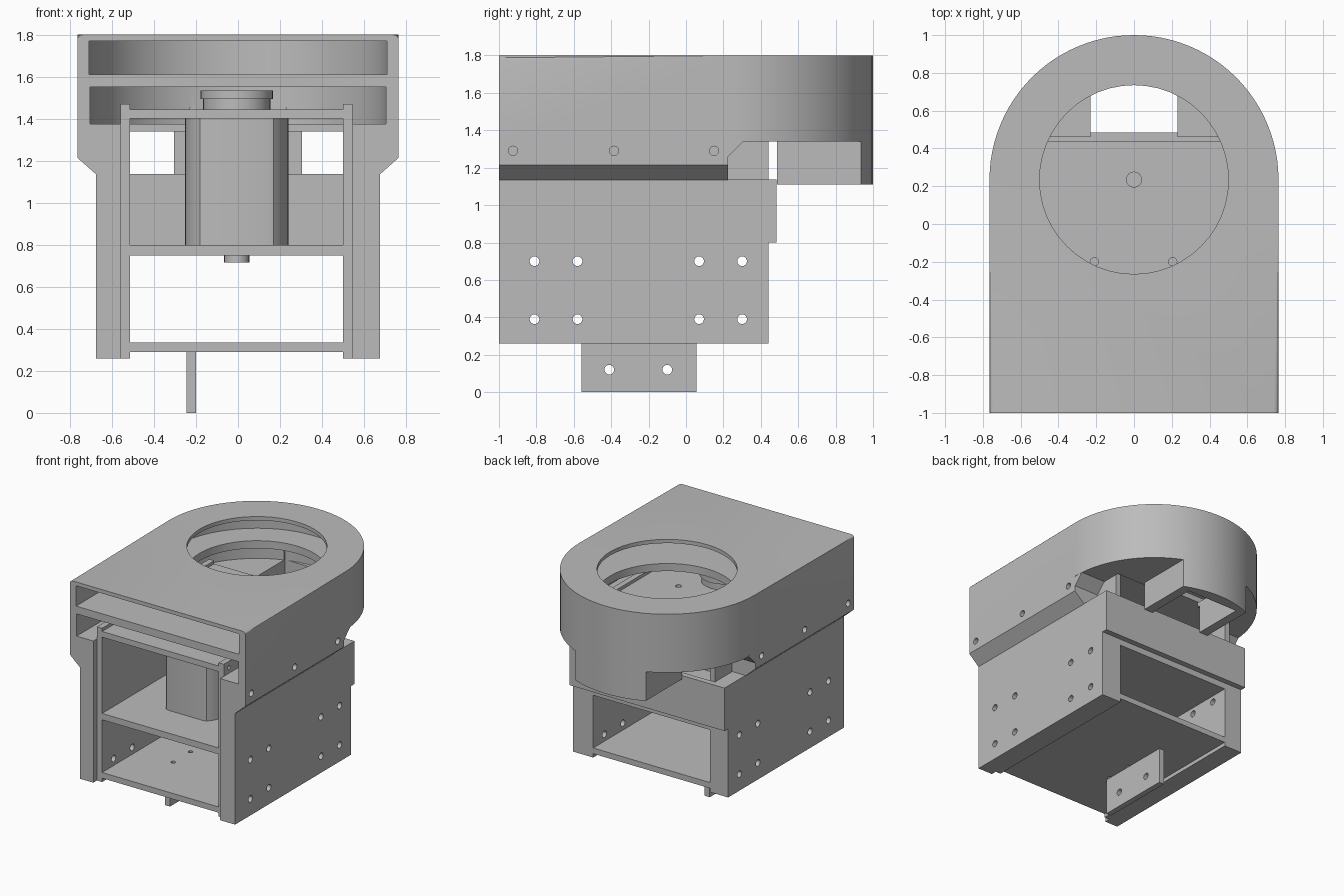
import bpy, bmesh, math

if "Cube" in bpy.data.objects:
    bpy.data.objects.remove(bpy.data.objects["Cube"])

grey = bpy.data.materials.new("plain grey")
grey.diffuse_color = (0.5, 0.5, 0.5, 1)
grey.use_nodes = True
grey.node_tree.nodes["Principled BSDF"].inputs["Base Color"].default_value = grey.diffuse_color
CY = 0.235                      # centre line of the rounded end
LEFT, RIGHT = -0.56, 0.545      # outer faces of the inner frame


def make(name, bm):
    bmesh.ops.recalc_face_normals(bm, faces=bm.faces[:])
    me = bpy.data.meshes.new(name)
    bm.to_mesh(me)
    bm.free()
    me.materials.append(grey)
    ob = bpy.data.objects.new(name, me)
    bpy.context.collection.objects.link(ob)
    return ob


def prism(name, pts, axis, a, b, fillet=0):
    """Extrude a flat outline along an axis: x -> (y,z), y -> (x,z), z -> (x,y)."""
    place = {'x': lambda p, t: (t, p[0], p[1]),
             'y': lambda p, t: (p[0], t, p[1]),
             'z': lambda p, t: (p[0], p[1], t)}[axis]
    bm = bmesh.new()
    lo = [bm.verts.new(place(p, a)) for p in pts]
    hi = [bm.verts.new(place(p, b)) for p in pts]
    n = len(pts)
    bm.faces.new(lo)
    bm.faces.new(hi)
    for i in range(n):
        j = (i + 1) % n
        bm.faces.new((lo[i], lo[j], hi[j], hi[i]))
    if fillet:                  # round the top rim, leaving the front edge sharp
        rim = [e for e in bm.edges if all(v.co.z > b - 1e-4 for v in e.verts)
               and not all(v.co.y < -0.99 for v in e.verts)]
        bmesh.ops.bevel(bm, geom=rim, offset=fillet, segments=3, profile=0.5,
                        affect='EDGES', clamp_overlap=True)
    return make(name, bm)


def box(name, x0, x1, y0, y1, z0, z1):
    return prism(name, [(x0, y0), (x1, y0), (x1, y1), (x0, y1)], 'z', z0, z1)


def circle(u, v, r, n=24):
    return [(u + r * math.cos(2 * math.pi * i / n),
             v + r * math.sin(2 * math.pi * i / n)) for i in range(n)]


def arch(r, front, n=48):
    arc = [(r * math.cos(math.pi * i / n), CY + r * math.sin(math.pi * i / n))
           for i in range(n + 1)]
    return [(-r, front), (r, front)] + arc


def combine(ob, other, op):
    m = ob.modifiers.new(op, 'BOOLEAN')
    m.operation, m.solver, m.object = op, 'EXACT', other
    bpy.context.view_layer.objects.active = ob
    bpy.ops.object.modifier_apply(modifier=m.name)
    bpy.data.objects.remove(other, do_unlink=True)


def add(ob, *parts):
    for p in parts:
        combine(ob, p, 'UNION')


def cut(ob, *parts):
    for p in parts:
        combine(ob, p, 'DIFFERENCE')


# upper housing shell
housing = prism("housing", arch(0.765, -1), 'z', 1.34, 1.8, fillet=0.025)

# side walls with the sloping step, plus the angled rear corner
for s, inner in ((1, RIGHT), (-1, -LEFT)):
    wall = [(inner, 1.1), (0.675, 1.1), (0.675, 1.135), (0.765, 1.215),
            (0.765, 1.35), (inner, 1.35)]
    add(housing, prism("wall", [(s * x, z) for x, z in wall], 'y', -1, 0.225))
    xs = sorted((s * inner, s * 0.675))
    add(housing, box("lower_wall", *xs, -1, 0.44, 0.26, 1.138))
    xs = sorted((s * inner, s * 0.7625))
    add(housing, prism("corner", [(0.2, 1.35), (0.2, 1.26), (0.225, 1.26),
                                  (0.305, 1.34), (0.305, 1.35)], 'x', *xs))

# back panel and rear chute
add(housing, box("panel", -0.675, 0.675, 0.44, 0.485, 0.8, 1.138))
chute = prism("chute", arch(0.765, -1), 'z', 1.11, 1.36)
combine(chute, box("limit", -0.305, 0.305, 0.487, 1.2, 1, 1.5), 'INTERSECT')
add(housing, chute)

# slots, round opening, floor opening and chute opening
cut(housing,
    prism("upper_slot", arch(0.71, -1.1), 'z', 1.61, 1.77),
    prism("lower_slot", arch(0.705, -1.1), 'z', 1.375, 1.55),
    prism("opening", circle(0, CY, 0.5, 48), 'z', 1.5, 1.9),
    box("floor_opening", LEFT, RIGHT, -1.1, 0.46, 1.3, 1.45),
    box("chute_opening", -0.23, 0.23, 0.4865, 0.91, 1.0, 1.45),
    box("chute_front", -0.23, 0.23, 0.45, 0.5, 1.2, 1.45))

# inner frame: two uprights and three shelves
frame = box("inner_frame", LEFT, -0.515, -0.955, 0.44, 0.26, 1.47)
add(frame, box("upright", 0.5, RIGHT, -0.955, 0.44, 0.26, 1.47))
for z0, z1 in ((0.29, 0.335), (0.75, 0.8), (1.4, 1.445)):
    add(frame, box("shelf", -0.53, 0.52, -0.955, 0.44, z0, z1))

# side screw holes
for y in (-0.81, -0.58, 0.07, 0.3):
    for z in (0.39, 0.7):
        for ob in (housing, frame):
            cut(ob, prism("hole", circle(y, z, 0.026, 16), 'x', -1, 1))
for y in (-0.925, -0.385, 0.15):
    cut(housing, prism("hole", circle(y, 1.29, 0.025, 16), 'x', -1, 1))
for a, b in ((-0.6, -0.45), (0.45, 0.6)):
    cut(frame, prism("hole", circle(-0.89, 1.42, 0.016, 12), 'x', a, b))

# shelf holes
for x, y, r in ((0, CY, 0.04), (-0.21, -0.2, 0.022), (0.205, -0.2, 0.022)):
    cut(frame, prism("hole", circle(x, y, r, 16), 'z', 1.35, 1.5))
for y in (-0.52, -0.305):
    cut(frame, prism("hole", circle(-0.2, y, 0.017, 12), 'z', 0.27, 0.36))

# mounting tab under the frame
tab = box("mounting_tab", -0.245, -0.2, -0.56, 0.055, 0, 0.29)
for y in (-0.41, -0.1):
    cut(tab, prism("hole", circle(y, 0.12, 0.026, 16), 'x', -0.4, 0))

# motor with flat front and back, its shaft end and the pulley on top
MX, MY = -0.006, -0.46
flat = [(x, max(MY - 0.18, min(MY + 0.18, y))) for x, y in circle(MX, MY, 0.246, 48)]
outline = [p for i, p in enumerate(flat)
           if not (abs(p[1] - MY) > 0.179 and abs(flat[i - 1][1] - p[1]) < 1e-6
                   and abs(flat[(i + 1) % 48][1] - p[1]) < 1e-6)]
motor = prism("motor", outline, 'z', 0.8, 1.4)
shaft = prism("shaft_end", circle(MX, MY, 0.06), 'z', 0.715, 0.75)
pulley = prism("pulley_hub", circle(MX, MY, 0.16, 36), 'z', 1.445, 1.495)
rim = prism("pulley_rim", circle(MX, MY, 0.172, 36), 'z', 1.495, 1.535)

# smooth curved walls, sharp edges kept
for ob in (housing, frame, tab, motor, shaft, pulley, rim):
    bpy.ops.object.select_all(action='DESELECT')
    ob.select_set(True)
    bpy.context.view_layer.objects.active = ob
    bpy.ops.object.shade_smooth_by_angle(angle=math.radians(30))
